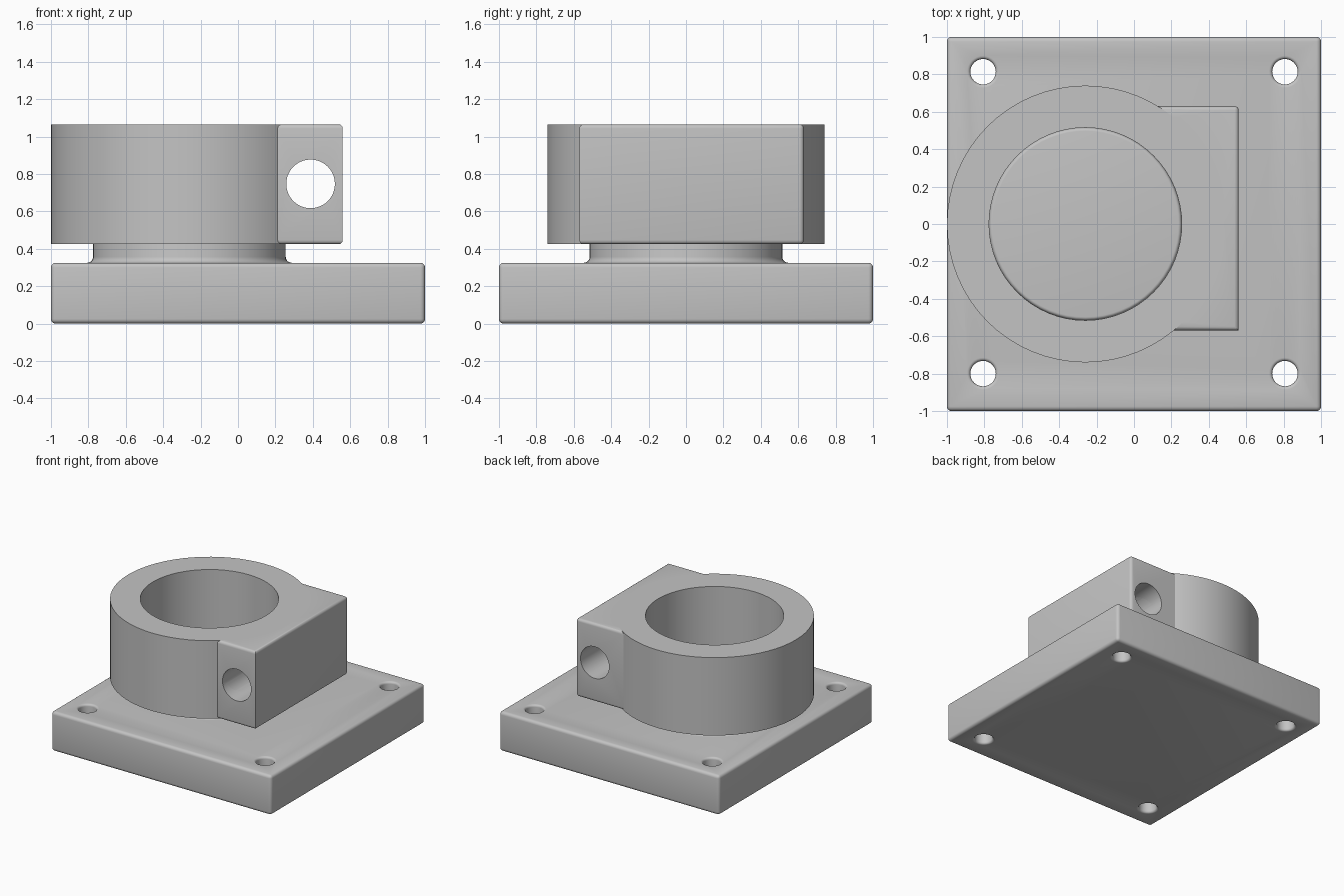
import bpy, bmesh, math
from mathutils import Matrix, Vector

if "Cube" in bpy.data.objects:
    bpy.data.objects.remove(bpy.data.objects["Cube"], do_unlink=True)

grey = bpy.data.materials.new("machined grey")
grey.use_nodes = True
grey.diffuse_color = (0.55, 0.55, 0.55, 1)
grey.node_tree.nodes["Principled BSDF"].inputs["Base Color"].default_value = grey.diffuse_color

AXIS = Vector((-0.26, 0, 0))
RING_LOW, RING_TOP, PLATE_TOP = 0.425, 1.065, 0.325
BORE, OUTER = 0.515, 0.74


def make_object(name, bm):
    bmesh.ops.recalc_face_normals(bm, faces=bm.faces)
    mesh = bpy.data.meshes.new(name)
    bm.to_mesh(mesh)
    bm.free()
    mesh.materials.append(grey)
    obj = bpy.data.objects.new(name, mesh)
    bpy.context.collection.objects.link(obj)
    return obj


def lathe(name, profile, centre, steps=64, closed=False):
    """Turn an (r, z) profile around a vertical axis."""
    bm = bmesh.new()
    verts = [bm.verts.new((r, 0, z)) for r, z in profile]
    edges = [bm.edges.new(pair) for pair in zip(verts, verts[1:])]
    if closed:
        edges.append(bm.edges.new((verts[-1], verts[0])))
    bmesh.ops.spin(bm, geom=verts + edges, cent=(0, 0, 0), axis=(0, 0, 1),
                   angle=math.tau, steps=steps, use_duplicate=False)
    bmesh.ops.remove_doubles(bm, verts=bm.verts, dist=0.0001)
    bmesh.ops.translate(bm, verts=bm.verts, vec=centre)
    return make_object(name, bm)


def rounded_box(name, low, high, radius, sharp=lambda edge: False):
    bm = bmesh.new()
    low, high = Vector(low), Vector(high)
    bmesh.ops.create_cube(bm, size=1, matrix=Matrix.Translation((low + high) / 2)
                          @ Matrix.Diagonal((*(high - low), 1)))
    bmesh.ops.bevel(bm, geom=[e for e in bm.edges if not sharp(e)], offset=radius,
                    segments=4, profile=0.5, affect='EDGES')
    return make_object(name, bm)


def arc(r, z, radius, start, end, count=5):
    angles = [math.radians(start + (end - start) * i / count) for i in range(count + 1)]
    return [(r + radius * math.cos(a), z + radius * math.sin(a)) for a in angles]


def cut(target, cutter):
    mod = target.modifiers.new("cut", 'BOOLEAN')
    mod.operation, mod.solver, mod.object = 'DIFFERENCE', 'EXACT', cutter
    bpy.context.view_layer.update()
    with bpy.context.temp_override(object=target, active_object=target):
        bpy.ops.object.modifier_apply(modifier=mod.name)


def remove(obj):
    bpy.data.objects.remove(obj, do_unlink=True)


# Base plate with four rounded-over bolt holes
plate = rounded_box("base_plate", (-1, -1, 0), (1, 1, PLATE_TOP), 0.025)
hole, lip = 0.068, 0.018
bolt_profile = ([(0, -0.1), (hole + lip, -0.1)]
                + arc(hole + lip, lip, lip, 270, 180)
                + arc(hole + lip, PLATE_TOP - lip, lip, 180, 90)
                + [(hole + lip, PLATE_TOP + 0.1), (0, PLATE_TOP + 0.1)])
for x in (-0.807, 0.807):
    for y in (-0.8, 0.814):
        drill = lathe("bolt_cutter", bolt_profile, (x, y, 0), 32)
        cut(plate, drill)
        remove(drill)

# Round post with a fillet at the foot and a rounded top
foot, rim, post_top = 0.032, 0.018, 0.485
post = lathe("post", [(0, PLATE_TOP - 0.01), (BORE + foot, PLATE_TOP - 0.01)]
             + arc(BORE + foot, PLATE_TOP + foot, foot, 270, 180)
             + arc(BORE - rim, post_top - rim, rim, 0, 90) + [(0, post_top)], AXIS)

# Clamp ring
ring = lathe("ring", [(BORE, RING_LOW), (OUTER, RING_LOW), (OUTER, RING_TOP), (BORE, RING_TOP)],
             AXIS, closed=True)


# Side block fitted against the ring; its front outer upright edge stays sharp
def front_upright(edge):
    a, b = (v.co for v in edge.verts)
    return abs(a.z - b.z) > 0.1 and a.x > 0.5 and a.y < 0


block = rounded_box("side_block", (-0.1, -0.57, RING_LOW), (0.56, 0.63, RING_TOP), 0.022,
                    front_upright)
fit = lathe("ring_cutter", [(0, 0), (OUTER, 0), (OUTER, 2), (0, 2)], AXIS)
cut(block, fit)
remove(fit)

# Cross bore running front to back through block and ring
bm = bmesh.new()
bmesh.ops.create_cone(bm, cap_ends=True, segments=48, radius1=0.13, radius2=0.13, depth=3,
                      matrix=Matrix.Translation((0.388, 0, 0.747))
                      @ Matrix.Rotation(math.pi / 2, 4, 'X'))
drill = make_object("cross_bore_cutter", bm)
cut(block, drill)
cut(ring, drill)
remove(drill)

# Smooth shading with crisp edges
bpy.ops.object.select_all(action='DESELECT')
for obj in (plate, post, ring, block):
    obj.select_set(True)
    bpy.context.view_layer.objects.active = obj
bpy.ops.object.shade_smooth_by_angle(angle=math.radians(35))
